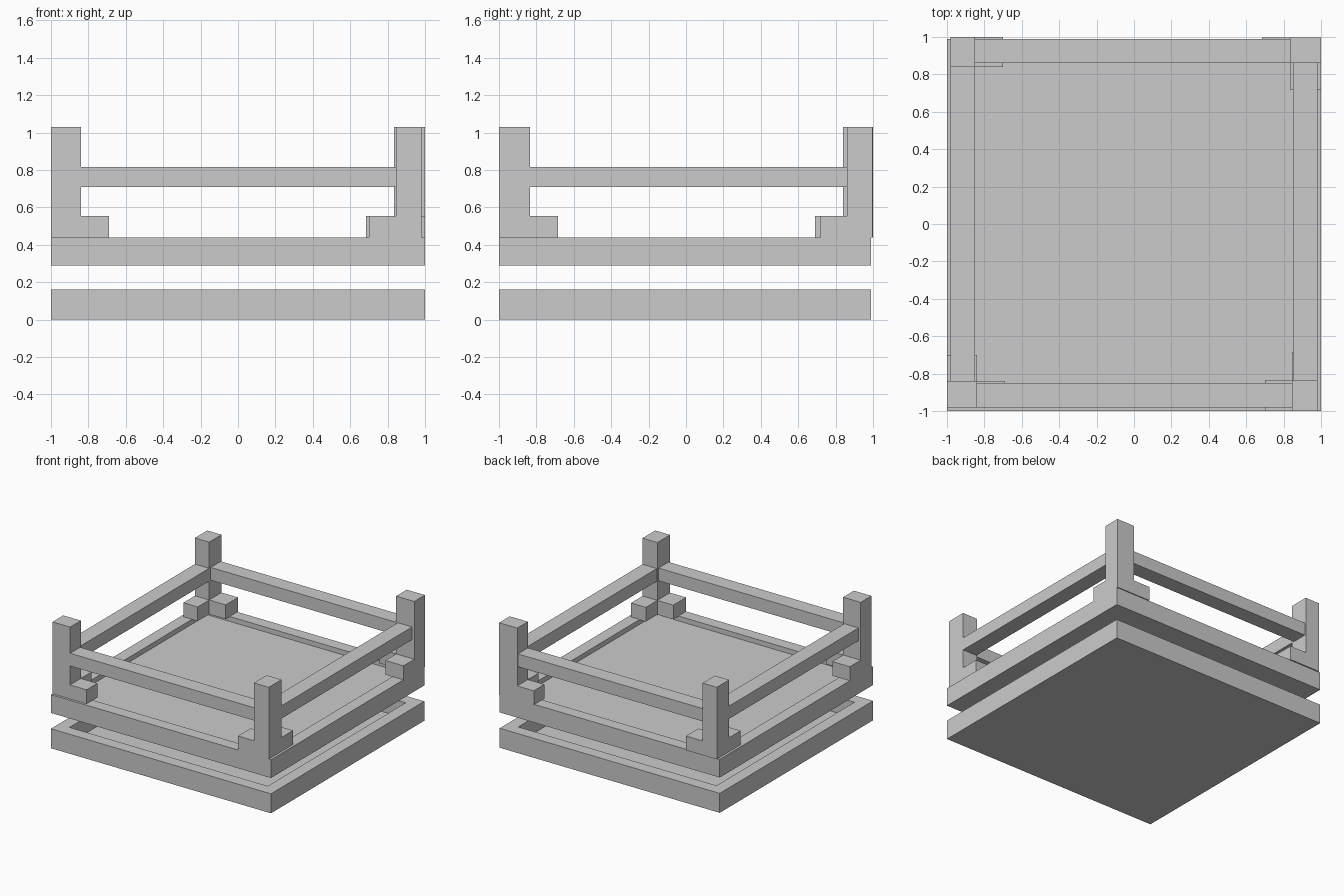
import bpy
import bmesh

if "Cube" in bpy.data.objects:
    bpy.data.objects.remove(bpy.data.objects["Cube"])


def mesh_object(name, bm):
    bmesh.ops.recalc_face_normals(bm, faces=bm.faces[:])
    mesh = bpy.data.meshes.new(name)
    bm.to_mesh(mesh)
    bm.free()
    obj = bpy.data.objects.new(name, mesh)
    bpy.context.collection.objects.link(obj)
    return obj


def add_box(bm, x, y, z):
    """Box from (min, max) ranges."""
    cube = bmesh.ops.create_cube(bm, size=1)["verts"]
    for v in cube:
        for i, (lo, hi) in enumerate((x, y, z)):
            v.co[i] = hi if v.co[i] > 0 else lo
    return cube


def box(name, x, y, z):
    bm = bmesh.new()
    add_box(bm, x, y, z)
    return mesh_object(name, bm)


def tray(name, z0, z1, rim, floor_z):
    """Square slab with a raised rim around a sunken floor."""
    bm = bmesh.new()
    add_box(bm, (-1, 1), (-1, 0.99), (z0, z1))
    bm.normal_update()
    top = max(bm.faces, key=lambda f: f.calc_center_median().z)
    bmesh.ops.inset_region(bm, faces=[top], thickness=rim)
    floor = bmesh.ops.extrude_discrete_faces(bm, faces=[top])["faces"][0]
    for v in floor.verts:
        v.co.z = floor_z
    return mesh_object(name, bm)


# Lower and upper trays
tray("base_tray", 0.0, 0.16, 0.14, 0.03)
tray("deck_tray", 0.29, 0.44, 0.14, 0.40)

# Corner posts, each with two low brackets running along the deck edges
# (post x range, post y range, x bracket end, y bracket end)
DECK, BRACKET, TOP = 0.438, 0.555, 1.03
corners = {
    "front_left": ((-1.0, -0.84), (-0.98, -0.84), -0.69, -0.70),
    "front_right": ((0.845, 0.98), (-1.0, -0.835), 0.70, -0.685),
    "back_right": ((0.835, 1.0), (0.86, 0.998), 0.685, 0.72),
    "back_left": ((-0.98, -0.85), (0.84, 1.0), -0.70, 0.69),
}
for label, (px, py, bx, by) in corners.items():
    box(label + "_post", px, py, (DECK, TOP))
    x_span = (px[1], bx) if bx < 0 else (bx, px[0])
    y_span = (py[1], by) if by < 0 else (by, py[0])
    box(label + "_bracket_x", x_span, py, (DECK, BRACKET))
    box(label + "_bracket_y", px, y_span, (DECK, BRACKET))

# Upper rails between the posts
RAIL = (0.71, 0.815)
box("front_rail", (-0.84, 0.845), (-0.98, -0.85), RAIL)
box("back_rail", (-0.85, 0.835), (0.86, 0.99), RAIL)
box("left_rail", (-0.98, -0.85), (-0.84, 0.84), RAIL)
box("right_rail", (0.85, 0.98), (-0.835, 0.86), RAIL)
